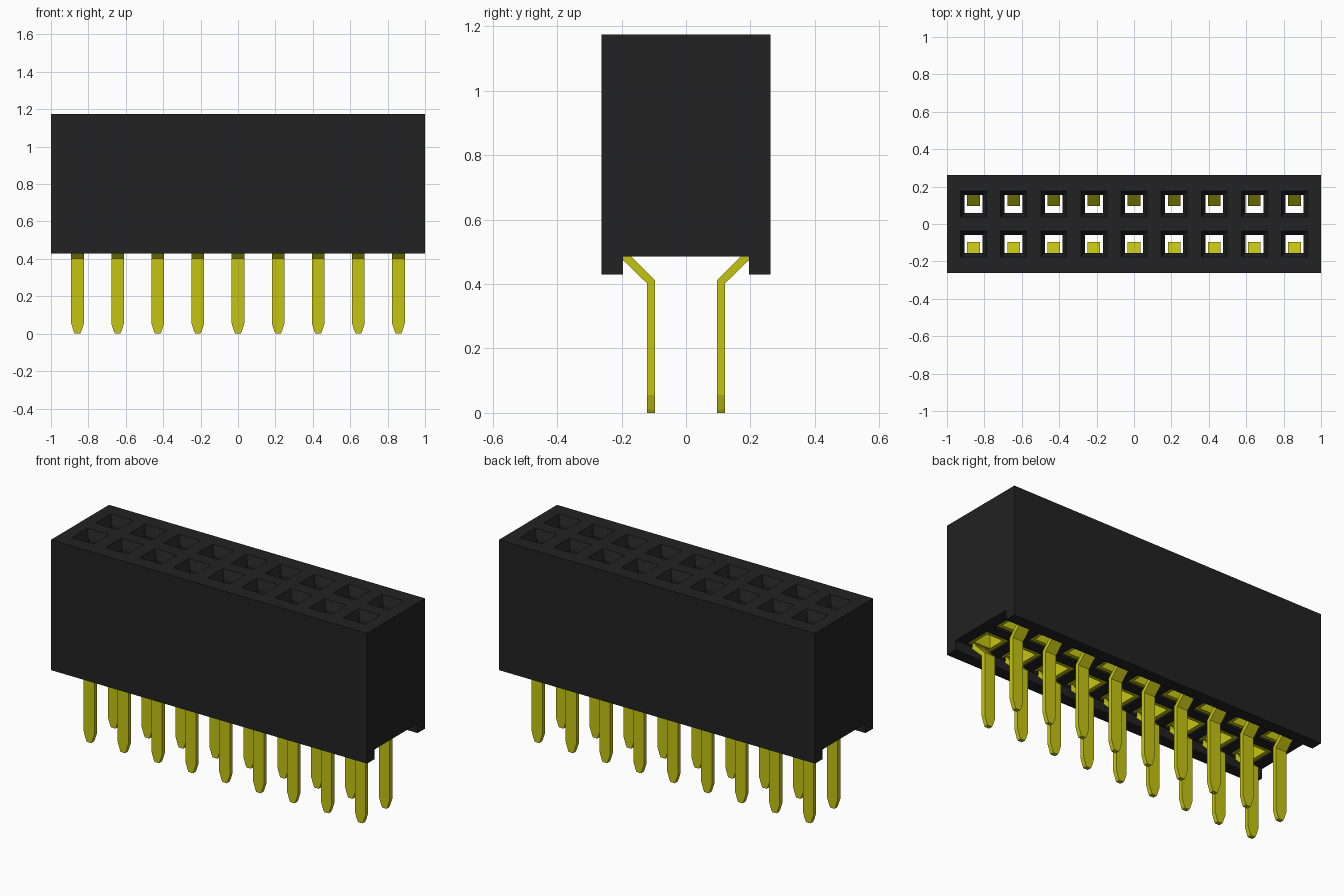
import bpy, bmesh

cube = bpy.data.objects.get("Cube")
if cube:
    bpy.data.objects.remove(cube, do_unlink=True)

COLS, PITCH, ROW_Y = 9, 0.2145, 0.107
TOP, BOTTOM, CHANNEL = 1.175, 0.43, 0.485


def make_material(name, rgb):
    mat = bpy.data.materials.new(name)
    mat.use_nodes = True
    mat.diffuse_color = (*rgb, 1)
    mat.node_tree.nodes["Principled BSDF"].inputs["Base Color"].default_value = (*rgb, 1)
    return mat


black = make_material("black plastic", (0.016, 0.016, 0.016))
gold = make_material("yellow metal", (0.56, 0.56, 0.006))


def finish(bm, name, mat):
    bmesh.ops.recalc_face_normals(bm, faces=bm.faces)
    mesh = bpy.data.meshes.new(name)
    bm.to_mesh(mesh)
    bm.free()
    mesh.materials.append(mat)
    obj = bpy.data.objects.new(name, mesh)
    bpy.context.collection.objects.link(obj)
    return obj


def loft(bm, rings):
    """Closed solid through rings of equal point count."""
    loops = [[bm.verts.new(p) for p in ring] for ring in rings]
    n = len(loops[0])
    for a, b in zip(loops, loops[1:]):
        for i in range(n):
            j = (i + 1) % n
            bm.faces.new((a[i], a[j], b[j], b[i]))
    bm.faces.new(loops[0])
    bm.faces.new(loops[-1])


def rect(x, hx, y0, y1, z):
    return [(x - hx, y0, z), (x + hx, y0, z), (x + hx, y1, z), (x - hx, y1, z)]


def box(bm, x, hx, y0, y1, z0, z1):
    loft(bm, [rect(x, hx, y0, y1, z0), rect(x, hx, y0, y1, z1)])


positions = [((i - (COLS - 1) / 2) * PITCH, s) for i in range(COLS) for s in (-1, 1)]

# Housing: channelled profile extruded along x
profile = [(-0.262, BOTTOM), (-0.195, BOTTOM), (-0.195, CHANNEL), (0.195, CHANNEL),
           (0.195, BOTTOM), (0.262, BOTTOM), (0.262, TOP), (-0.262, TOP)]
bm = bmesh.new()
loft(bm, [[(x, y, z) for y, z in profile] for x in (-1, 1)])
housing = finish(bm, "housing", black)

# Socket cutters: wide cavity, narrow neck, flared mouth
bm = bmesh.new()
for x, s in positions:
    y = s * ROW_Y
    rings = []
    for z, half in ((1.09, 0.048), (1.125, 0.048), (TOP, 0.069), (TOP + 0.05, 0.090)):
        rings.append(rect(x, half, y - half, y + half, z))
    cavity = sorted((s * 0.030, s * 0.192))
    loft(bm, [rect(x, 0.076, *cavity, z) for z in (CHANNEL - 0.02, 1.09)] + rings)
cutter = finish(bm, "socket_cutter", black)
cutter.hide_render = True

mod = housing.modifiers.new("sockets", "BOOLEAN")
mod.operation = "DIFFERENCE"
mod.solver = "EXACT"
mod.object = cutter
bpy.context.view_layer.objects.active = housing
bpy.ops.object.modifier_apply(modifier=mod.name)
bpy.data.objects.remove(cutter, do_unlink=True)

# Contact sleeves lining every cavity
bm = bmesh.new()
for x, s in positions:
    for side in (-1, 1):
        box(bm, x + side * 0.062, 0.011, *sorted((s * 0.036, s * 0.186)), 0.492, 1.07)
    box(bm, x, 0.051, *sorted((s * 0.036, s * 0.058)), 0.492, 1.07)
    box(bm, x, 0.051, *sorted((s * 0.158, s * 0.170)), 0.492, 1.07)
finish(bm, "contact_sleeves", gold)

# Bent pins: (half width, inner y, inner z, outer y, outer z) up the leg
stations = [(0.014, 0.097, 0.0, 0.121, 0.0), (0.020, 0.097, 0.012, 0.121, 0.012),
            (0.034, 0.097, 0.055, 0.121, 0.055), (0.034, 0.097, 0.412, 0.121, 0.402),
            (0.034, 0.170, 0.485, 0.195, 0.474), (0.034, 0.170, 0.60, 0.190, 0.60)]
bm = bmesh.new()
for x, s in positions:
    loft(bm, [[(x - h, s * yi, zi), (x + h, s * yi, zi), (x + h, s * yo, zo), (x - h, s * yo, zo)]
              for h, yi, zi, yo, zo in stations])
finish(bm, "pins", gold)
